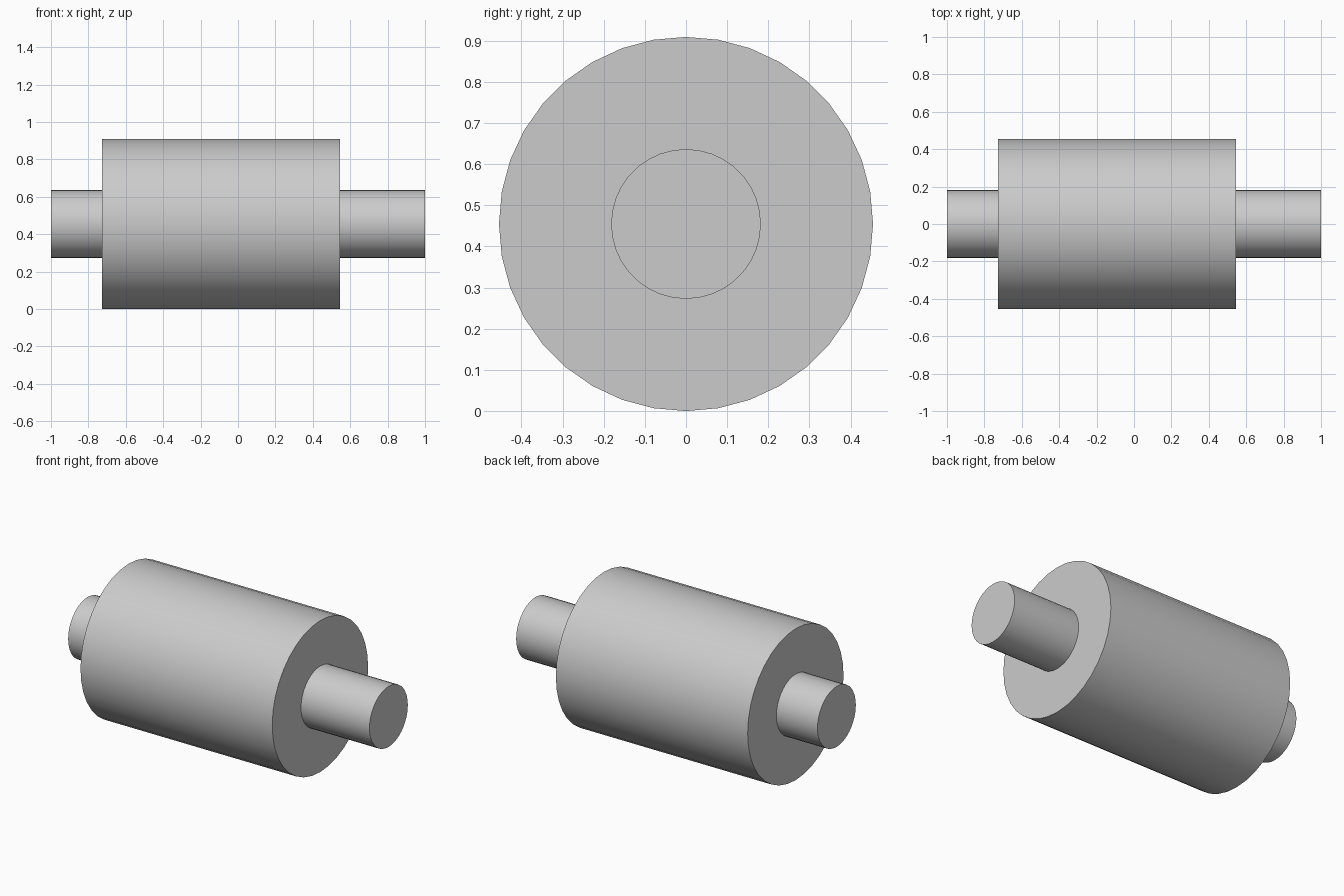
import bpy
from math import pi, radians

if "Cube" in bpy.data.objects:
    bpy.data.objects.remove(bpy.data.objects["Cube"])

U = 2 / 22          # model unit: total length is 22 units
AXIS_Z = 5 * U      # height of the shared axis


def rod(name, radius, x0, x1):
    bpy.ops.mesh.primitive_cylinder_add(
        vertices=36, radius=radius, depth=x1 - x0,
        location=((x0 + x1) / 2, 0, AXIS_Z), rotation=(0, pi / 2, 0))
    bpy.context.object.name = name
    bpy.ops.object.shade_smooth_by_angle(angle=radians(30))


# Wide drum and the two thinner shaft ends
rod("roller_body", 5 * U, -8 * U, 6 * U)
rod("short_shaft", 2 * U, -11 * U, -8 * U)
rod("long_shaft", 2 * U, 6 * U, 11 * U)
